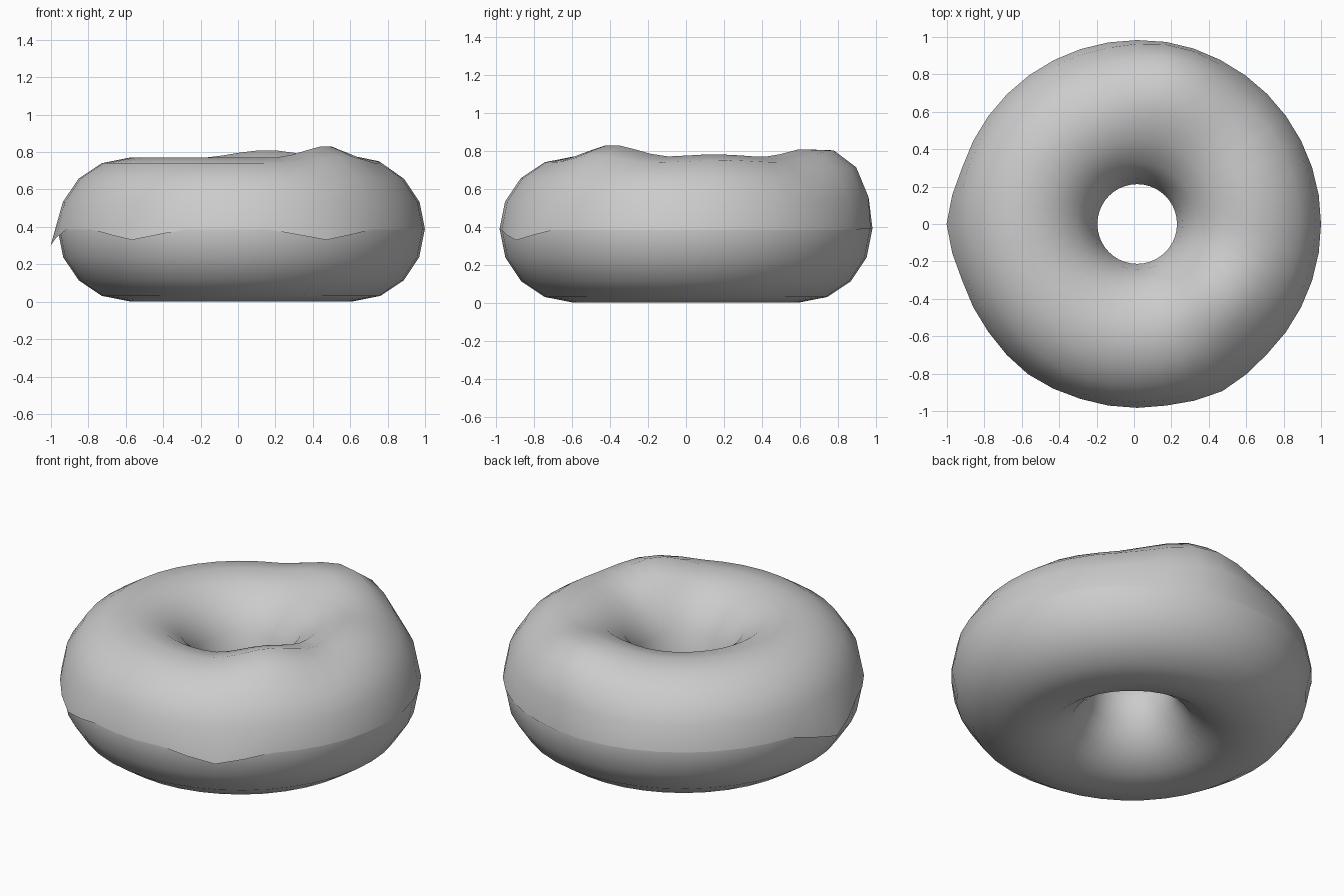
import bpy, bmesh
from math import radians, cos, sin, pi, atan2, degrees, hypot
from mathutils import Vector

if "Cube" in bpy.data.objects:
    bpy.data.objects.remove(bpy.data.objects["Cube"])

CX, CZ = 0.017, 0.385      # ring centre
R, TUBE = 0.598, 0.383     # ring and tube radius
SEG, SIDES = 40, 16


def ring_mesh(name, tube, first, last):
    """Sweep the tube cross-section from side index first to last around z."""
    bm = bmesh.new()
    closed = last - first == SIDES
    n = SIDES if closed else last - first + 1
    rows = []
    for i in range(SEG):
        a = 2 * pi * i / SEG
        row = []
        for j in range(n):
            t = 2 * pi * (first + j) / SIDES
            r = R + tube * cos(t)
            row.append(bm.verts.new((CX + r * cos(a), r * sin(a), CZ + tube * sin(t))))
        rows.append(row)
    for i in range(SEG):
        p, q = rows[i], rows[(i + 1) % SEG]
        for j in range(n if closed else n - 1):
            k = (j + 1) % n
            bm.faces.new((p[j], q[j], q[k], p[k]))
    me = bpy.data.meshes.new(name)
    ob = bpy.data.objects.new(name, me)
    bpy.context.collection.objects.link(ob)
    return ob, me, bm


def finish(me, bm):
    for f in bm.faces:
        f.smooth = True
    bm.to_mesh(me)
    bm.free()


# Full dough ring
dough, me, bm = ring_mesh("dough_ring", TUBE, 0, SIDES)
finish(me, bm)

# Icing: upper half of the ring, a hair larger
icing, me, bm = ring_mesh("icing", TUBE + 0.002, 0, SIDES // 2)

# Soft lumps: centre, reach, shift
lumps = [
    (Vector((0.46, -0.38, 0.77)), 0.34, Vector((0, 0, 0.063))),
    (Vector((0.20, 0.77, 0.72)), 0.46, Vector((0, 0.045, 0.068))),
    (Vector((0.66, 0.17, 0.76)), 0.32, Vector((0, 0, 0.014))),
]
# Drips on the outer rim: angle, drop, push outward
drips = [(-63, 0.055, 0.020), (-126, 0.055, 0.010), (180, 0.085, 0.036)]

for v in bm.verts:
    start = v.co.copy()
    for c, reach, shift in lumps:
        d = (start - c).length / reach
        if d < 1:
            v.co += shift * (1 - d * d * (3 - 2 * d))
    dx, dy = start.x - CX, start.y
    if hypot(dx, dy) > R + TUBE - 0.005:
        for ang, drop, push in drips:
            off = abs((degrees(atan2(dy, dx)) - ang + 180) % 360 - 180)
            w = max(0, 1 - off / 18)
            out = Vector((dx, dy, 0)).normalized()
            v.co += out * push * w - Vector((0, 0, drop * w))
finish(me, bm)
